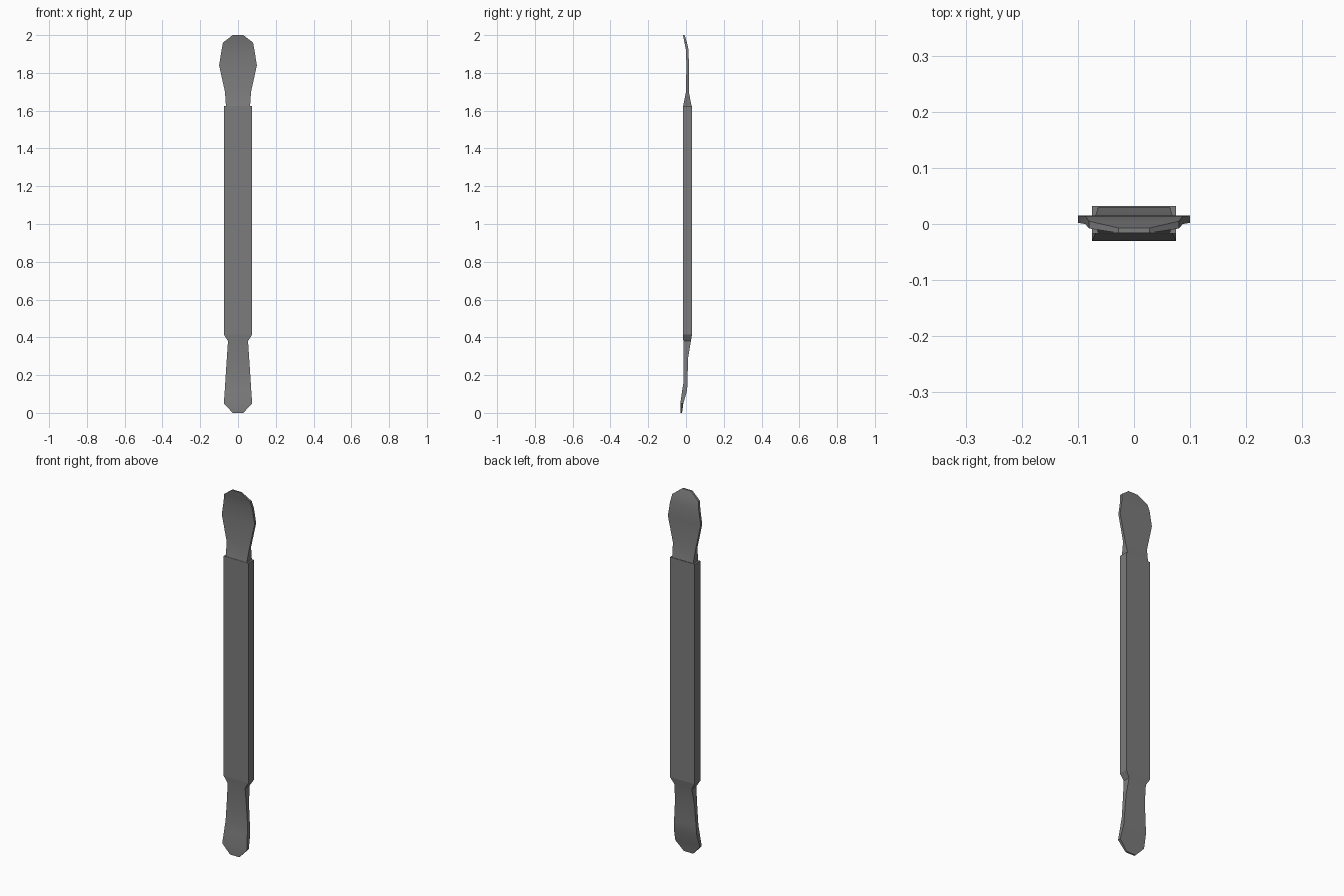
import bpy, bmesh

if "Cube" in bpy.data.objects:
    bpy.data.objects.remove(bpy.data.objects["Cube"])

steel = bpy.data.materials.new("dark_steel")
steel.diffuse_color = (0.2, 0.2, 0.2, 1)
steel.use_nodes = True
steel.node_tree.nodes["Principled BSDF"].inputs["Base Color"].default_value = steel.diffuse_color


def loft(name, sections, smooth=True):
    """Join rectangular sections given as (z, half width, front y, back y)."""
    bm = bmesh.new()
    rings = []
    for z, w, f, b in sections:
        rings.append([bm.verts.new(p) for p in
                      ((-w, f, z), (w, f, z), (w, b, z), (-w, b, z))])
    for lo, hi in zip(rings, rings[1:]):
        for i in range(4):
            j = (i + 1) % 4
            bm.faces.new((lo[i], lo[j], hi[j], hi[i]))
    bm.faces.new(rings[0][::-1])
    bm.faces.new(rings[-1])
    bmesh.ops.recalc_face_normals(bm, faces=bm.faces)
    mesh = bpy.data.meshes.new(name)
    bm.to_mesh(mesh)
    bm.free()
    mesh.materials.append(steel)
    ob = bpy.data.objects.new(name, mesh)
    bpy.context.collection.objects.link(ob)
    if smooth:
        bpy.ops.object.select_all(action='DESELECT')
        ob.select_set(True)
        bpy.context.view_layer.objects.active = ob
        bpy.ops.object.shade_smooth_by_angle(angle=0.52)
    return ob


# Flat bar handle
loft("handle", [(0.415, 0.075, -0.017, 0.032), (1.625, 0.075, -0.017, 0.032)], False)

# Rounded spoon blade, tip bent forward
loft("upper_blade", [
    (1.625, 0.064, -0.015, 0.029),
    (1.70, 0.069, 0.000, 0.015),
    (1.84, 0.100, 0.002, 0.015),
    (1.92, 0.087, 0.000, 0.014),
    (1.96, 0.080, -0.008, 0.005),
    (2.00, 0.028, -0.016, -0.007)])

# Flared scraper blade, tip bent forward
loft("lower_blade", [
    (0.00, 0.028, -0.030, -0.021),
    (0.05, 0.075, -0.030, -0.014),
    (0.12, 0.070, -0.020, 0.006),
    (0.17, 0.067, -0.012, 0.008),
    (0.29, 0.059, -0.012, 0.011),
    (0.38, 0.053, -0.014, 0.026),
    (0.415, 0.075, -0.017, 0.032)])
